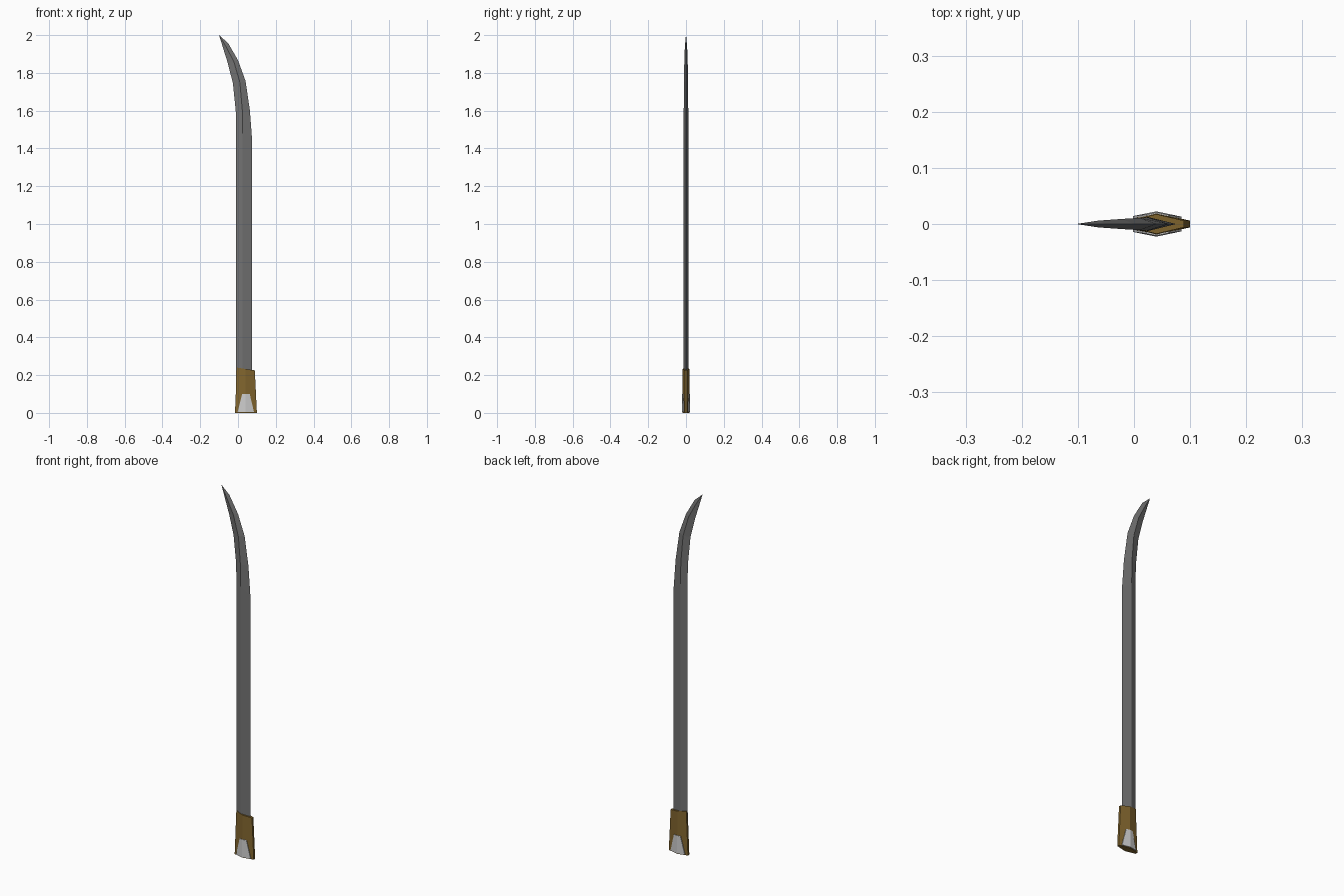
import bpy, bmesh

if "Cube" in bpy.data.objects:
    bpy.data.objects.remove(bpy.data.objects["Cube"])


def material(name, rgb):
    m = bpy.data.materials.new(name)
    m.diffuse_color = (*rgb, 1)
    m.use_nodes = True
    m.node_tree.nodes["Principled BSDF"].inputs["Base Color"].default_value = m.diffuse_color
    return m


STEEL = material("dark steel", (0.17, 0.17, 0.17))
BRONZE = material("bronze brown", (0.22, 0.13, 0.027))
SILVER = material("pale silver", (0.60, 0.60, 0.60))


def loft(name, rings, mat):
    """Skin closed cross-sections, one after another, and cap both ends."""
    bm = bmesh.new()
    loops = [[bm.verts.new(p) for p in ring] for ring in rings]
    n = len(loops[0])
    for a, b in zip(loops, loops[1:]):
        for i in range(n):
            j = (i + 1) % n
            bm.faces.new((a[i], a[j], b[j], b[i]))
    bm.faces.new(loops[0][::-1])
    bm.faces.new(loops[-1])
    bmesh.ops.remove_doubles(bm, verts=bm.verts, dist=0.0001)
    bmesh.ops.recalc_face_normals(bm, faces=bm.faces)
    me = bpy.data.meshes.new(name)
    bm.to_mesh(me)
    bm.free()
    me.materials.append(mat)
    ob = bpy.data.objects.new(name, me)
    bpy.context.collection.objects.link(ob)
    return ob


# Blade: diamond section (edge, ridge, spine, ridge) that sweeps to the tip
# columns: edge x, edge z, ridge x, ridge z, spine x, spine z, half thickness
stations = [
    (-0.010, 0.10, 0.025, 0.10, 0.075, 0.10, 0.0125),
    (-0.010, 1.52, 0.025, 1.48, 0.075, 1.44, 0.0125),
    (-0.012, 1.60, 0.023, 1.60, 0.063, 1.60, 0.012),
    (-0.027, 1.745, 0.010, 1.75, 0.040, 1.757, 0.011),
    (-0.054, 1.852, -0.022, 1.86, 0.000, 1.867, 0.009),
    (-0.077, 1.925, -0.064, 1.94, -0.052, 1.957, 0.006),
    (-0.0995, 1.998, -0.0998, 1.999, -0.100, 2.0, 0.0005),
]
loft("blade", [[(ex, 0, ez), (rx, -t, rz), (sx, 0, sz), (rx, t, rz)]
               for ex, ez, rx, rz, sx, sz, t in stations], STEEL)


# Grip: six-sided sleeve, slightly flared to the foot, with a slanted top
def grip_ring(x0, x1, z0, z1, half):
    zm = (z0 + z1) / 2
    return [(x0, -0.006, z0), (0.04, -half, zm), (x1, -0.006, z1),
            (x1, 0.006, z1), (0.04, half, zm), (x0, 0.006, z0)]


loft("grip", [grip_ring(-0.016, 0.100, 0, 0, 0.0195),
              grip_ring(-0.006, 0.089, 0.24, 0.225, 0.0175)], BRONZE)

# Side plates: tapered folded plates lying on both cheeks of the grip
for side, label in ((-1, "front"), (1, "back")):
    def plate_ring(x0, x1, z, y0, y_mid, y1):
        t = 0.004
        outer = [(x0, y0), (0.04, y_mid), (x1, y1)]
        inner = [(x, y - t) for x, y in reversed(outer)]
        return [(x, side * y, z) for x, y in outer + inner]

    loft(label + "_side_plate",
         [plate_ring(-0.002, 0.085, 0.004, 0.0142, 0.0225, 0.0130),
          plate_ring(0.022, 0.062, 0.10, 0.0172, 0.0208, 0.0162)], SILVER)
